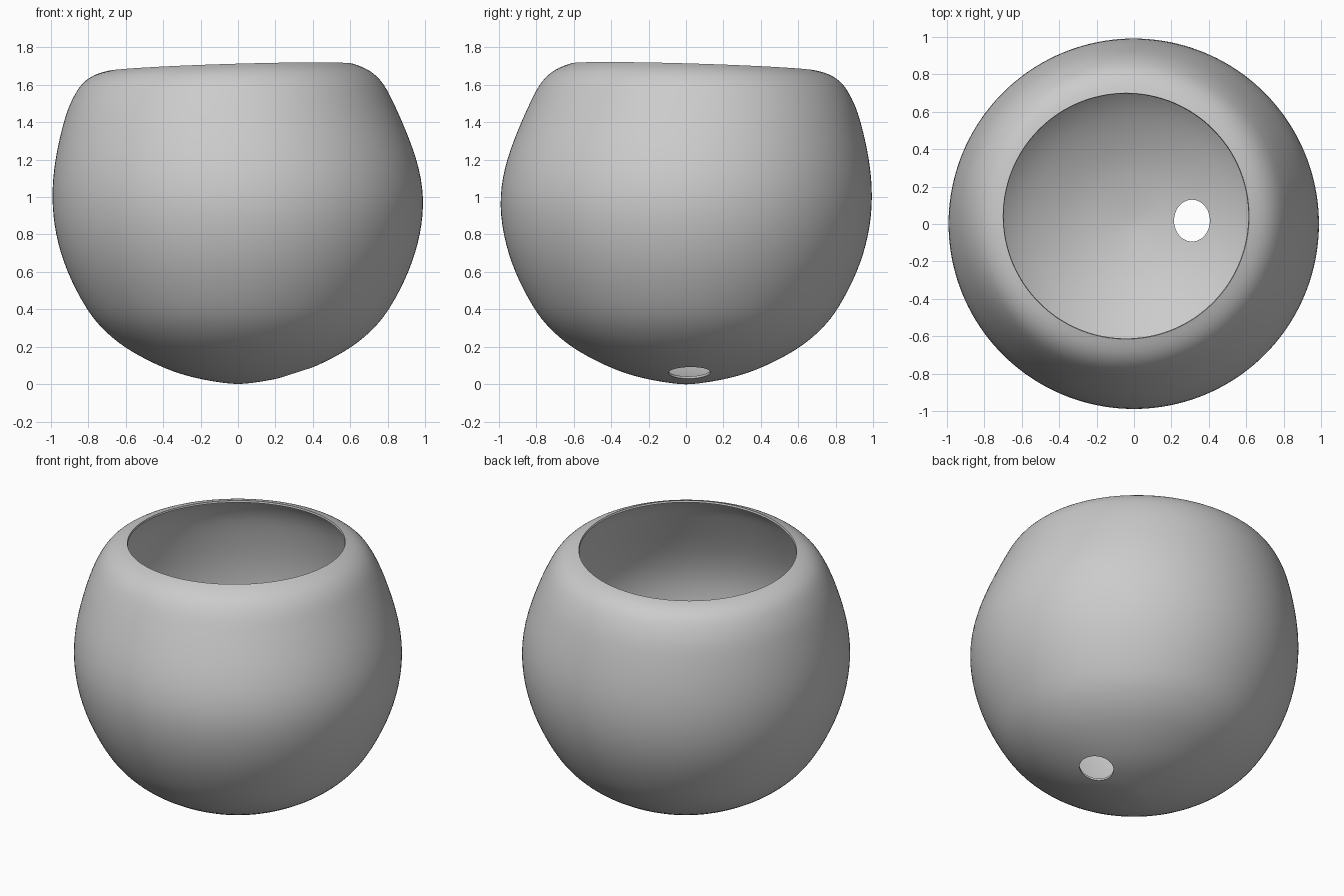
import bpy, bmesh, math

if "Cube" in bpy.data.objects:
    bpy.data.objects.remove(bpy.data.objects["Cube"])

grey = bpy.data.materials.new("plain grey")
grey.diffuse_color = (0.6, 0.6, 0.6, 1)
grey.use_nodes = True
grey.node_tree.nodes["Principled BSDF"].inputs["Base Color"].default_value = grey.diffuse_color

# Bowl rings: height, radius, offset towards left/back, tilt of the rim
RINGS = [(0.005, 0.07, 0, 0), (0.022, 0.18, 0, 0), (0.052, 0.31, 0, 0), (0.11, 0.455, 0, 0),
         (0.2, 0.62, 0, 0), (0.3, 0.735, 0, 0), (0.4, 0.815, 0, 0), (0.6, 0.921, 0, 0),
         (0.8, 0.982, 0, 0), (1.0, 1.002, 0, 0), (1.2, 0.974, 0.01, 0),
         (1.4, 0.91, 0.027, 0), (1.5, 0.87, 0.033, 0), (1.6, 0.818, 0.03, 0),
         (1.652, 0.762, 0.031, 0.01), (1.678, 0.71, 0.037, 0.016), (1.692, 0.66, 0.042, 0.02)]
SEGMENTS = 40


def ring(bm, z, r, off, tilt):
    verts = []
    for i in range(SEGMENTS):
        a = 2 * math.pi * i / SEGMENTS
        c, s = math.cos(a), math.sin(a)
        verts.append(bm.verts.new((r * c - off, r * s + off, z + tilt * (c - s))))
    return verts


# Bowl with an off-centre, slightly tilted opening
bm = bmesh.new()
loops = [ring(bm, *r) for r in RINGS]
pole = bm.verts.new((0, 0, 0))
for i in range(SEGMENTS):
    j = (i + 1) % SEGMENTS
    bm.faces.new((pole, loops[0][j], loops[0][i]))
    for low, high in zip(loops, loops[1:]):
        bm.faces.new((low[i], low[j], high[j], high[i]))
mesh = bpy.data.meshes.new("bowl")
bm.to_mesh(mesh)
bm.free()
bowl = bpy.data.objects.new("bowl", mesh)
bpy.context.collection.objects.link(bowl)
mesh.materials.append(grey)

# Drain hole cutter
bpy.ops.mesh.primitive_cylinder_add(vertices=40, radius=1, depth=0.5, location=(0.31, 0.018, 0.05))
cutter = bpy.context.object
cutter.name = "drain_hole_cutter"
cutter.scale = (0.096, 0.112, 1)
cutter.hide_render = True

# Smooth the bowl, give it a thin wall and cut the drain hole
sub = bowl.modifiers.new("smooth", "SUBSURF")
sub.levels = sub.render_levels = 2
wall = bowl.modifiers.new("wall", "SOLIDIFY")
wall.thickness = 0.012
wall.offset = -1
hole = bowl.modifiers.new("drain_hole", "BOOLEAN")
hole.operation = "DIFFERENCE"
hole.solver = "EXACT"
hole.object = cutter

bpy.ops.object.select_all(action="DESELECT")
bowl.select_set(True)
bpy.context.view_layer.objects.active = bowl
bpy.ops.object.convert(target="MESH")
bpy.data.objects.remove(cutter)
bpy.ops.object.shade_smooth_by_angle(angle=math.radians(40))
